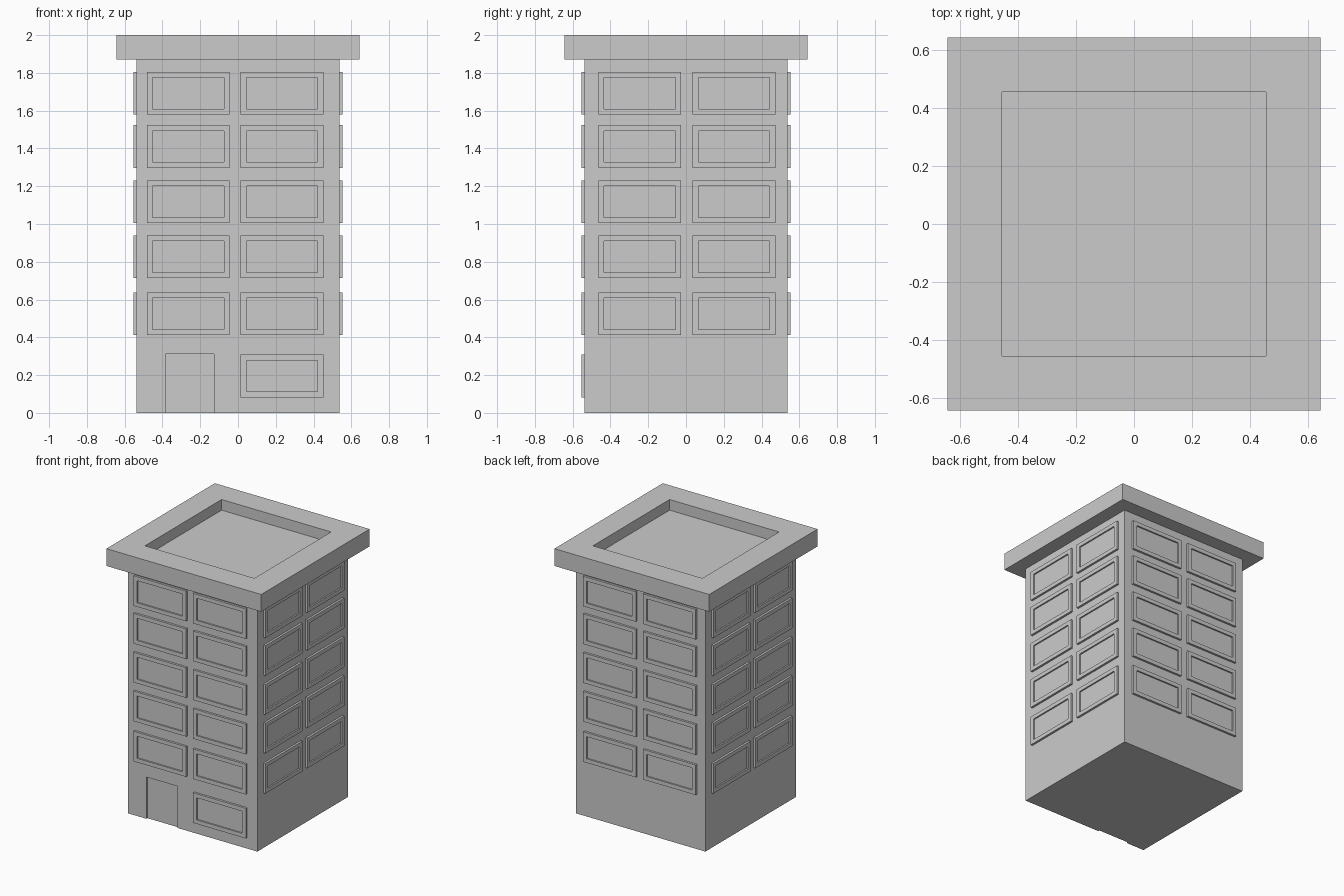
import bpy, bmesh, math
from mathutils import Matrix, Vector

if "Cube" in bpy.data.objects:
    bpy.data.objects.remove(bpy.data.objects["Cube"])

BODY = 0.537      # half width of the tower
PROUD = 0.016     # how far the window frames stick out


def box(name, lo, hi, inset=0.0, depth=0.0, face_dir=None):
    """Box between two corners; optionally sink a panel into one face."""
    lo, hi = Vector(lo), Vector(hi)
    bm = bmesh.new()
    bmesh.ops.create_cube(bm, size=1)
    for v in bm.verts:
        v.co = Vector(((lo[i] + hi[i]) / 2 + v.co[i] * (hi[i] - lo[i]) for i in range(3)))
    bm.normal_update()
    if face_dir:
        d = Vector(face_dir)
        face = next(f for f in bm.faces if f.normal.dot(d) > 0.9)
        bmesh.ops.inset_region(bm, faces=[face], thickness=inset, use_even_offset=True)
        # A second, zero-width inset gives the sunken panel upright walls
        inner = bmesh.ops.extrude_discrete_faces(bm, faces=[face])["faces"][0]
        for v in inner.verts:
            v.co -= d * depth
    mesh = bpy.data.meshes.new(name)
    bm.to_mesh(mesh)
    bm.free()
    ob = bpy.data.objects.new(name, mesh)
    bpy.context.collection.objects.link(ob)
    return ob


# Tower body with a shallow door recess cut into the front
body = box("tower_body", (-BODY, -BODY, 0), (BODY, BODY, 1.88))
cutter = box("door_cutter", (-0.385, -BODY - 0.1, -0.1), (-0.126, -BODY + 0.012, 0.313))
cutter.hide_render = True
mod = body.modifiers.new("door_recess", 'BOOLEAN')
mod.object = cutter
mod.operation = 'DIFFERENCE'
mod.solver = 'EXACT'
bpy.context.view_layer.objects.active = body
bpy.ops.object.modifier_apply(modifier=mod.name)
bpy.data.objects.remove(cutter)

# Overhanging roof slab with a sunken deck
box("roof", (-0.643, -0.643, 1.87), (0.643, 0.643, 2.0), 0.188, 0.08, (0, 0, 1))


def window(name, x, z, turn):
    """Framed window on the front, turned about z onto its wall."""
    ob = box(name, (x, -BODY - PROUD, z), (x + 0.438, -BODY + 0.002, z + 0.226),
             0.03, 0.011, (0, -1, 0))
    ob.data.transform(Matrix.Rotation(math.radians(turn), 4, 'Z'))


# Five storeys of paired windows on every wall
floors = [0.412, 0.714, 1.005, 1.297, 1.58]
walls = {"front": (0, (-0.482, 0.014)), "right": (90, (-0.464, 0.035)),
         "back": (180, (-0.468, 0.03)), "left": (270, (-0.464, 0.035))}
for side, (turn, columns) in walls.items():
    for i, z in enumerate(floors):
        for j, x in enumerate(columns):
            window(f"window_{side}_{i + 1}_{j + 1}", x, z, turn)

# Ground floor window beside the door
window("window_ground", 0.014, 0.082, 0)
